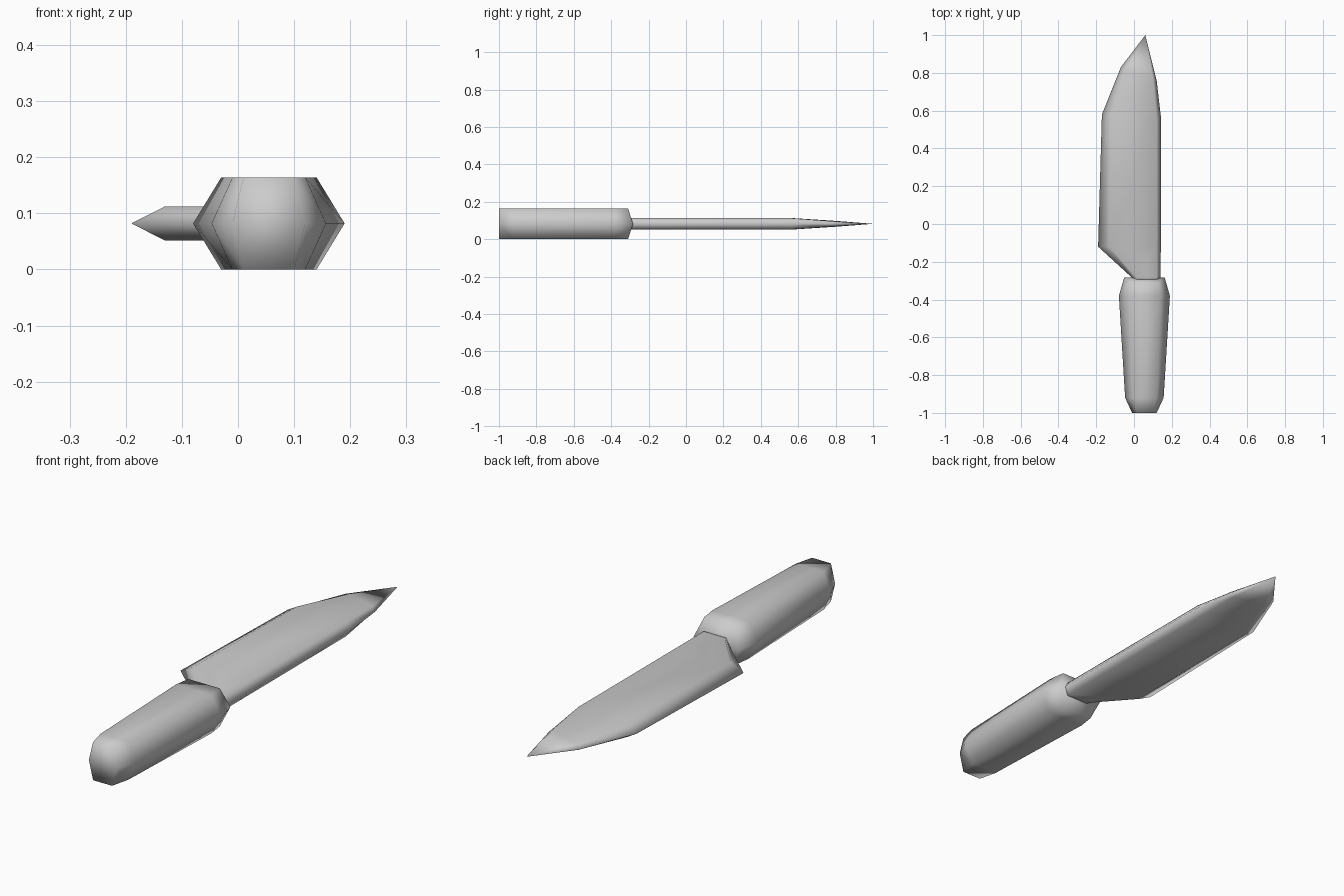
import bpy
import bmesh

if "Cube" in bpy.data.objects:
    bpy.data.objects.remove(bpy.data.objects["Cube"])

MID = 0.082  # height of the centre plane

grey = bpy.data.materials.new("plain grey")
grey.use_nodes = True
colour = (0.6, 0.6, 0.6, 1)
grey.diffuse_color = colour
grey.node_tree.nodes["Principled BSDF"].inputs["Base Color"].default_value = colour


def loft(name, stations):
    """Six-sided loft: each station gives left tip, left flat, right flat and
    right tip as (x, y), then the half thickness of the flats."""
    bm = bmesh.new()
    rings = []
    for tip_l, flat_l, flat_r, tip_r, half in stations:
        ring = [(*tip_l, MID), (*flat_l, MID + half), (*flat_r, MID + half),
                (*tip_r, MID), (*flat_r, MID - half), (*flat_l, MID - half)]
        rings.append([bm.verts.new(p) for p in ring])
    for a, b in zip(rings, rings[1:]):
        for i in range(6):
            j = (i + 1) % 6
            bm.faces.new((a[i], a[j], b[j], b[i]))
    # End caps, folded along the centre plane
    for r in (rings[0], rings[-1]):
        bm.faces.new(r[:4])
        bm.faces.new((r[3], r[4], r[5], r[0]))
    bmesh.ops.remove_doubles(bm, verts=bm.verts, dist=0.0005)
    bmesh.ops.recalc_face_normals(bm, faces=bm.faces)
    mesh = bpy.data.meshes.new(name)
    bm.to_mesh(mesh)
    bm.free()
    mesh.materials.append(grey)
    mesh.shade_smooth()
    obj = bpy.data.objects.new(name, mesh)
    bpy.context.collection.objects.link(obj)


def handle_ring(y_tip, y_flat, tip, flat):
    cx = 0.055
    return ((cx - tip, y_tip), (cx - flat, y_flat),
            (cx + flat, y_flat), (cx + tip, y_tip), 0.082)


# Handle: widens toward the blade, narrowed at both ends
loft("handle", [
    handle_ring(-1.0, -1.0, 0.065, 0.045),
    handle_ring(-0.92, -0.92, 0.102, 0.065),
    handle_ring(-0.38, -0.38, 0.135, 0.085),
    handle_ring(-0.283, -0.31, 0.107, 0.075),
])

# Blade: cutting edge on the right, narrow bevelled spine on the left
T = 0.0305
tip = (0.06, 1.0)
loft("blade", [
    ((0.0, -0.31), (0.02, -0.31), (0.12, -0.31), (0.14, -0.31), T),
    ((-0.015, -0.28), (0.01, -0.28), (0.12, -0.28), (0.14, -0.28), T),
    ((-0.19, -0.12), (-0.13, -0.12), (0.12, -0.12), (0.142, -0.12), T),
    ((-0.17, 0.58), (-0.12, 0.57), (0.12, 0.56), (0.142, 0.57), T),
    ((-0.07, 0.83), (-0.04, 0.81), (0.1, 0.77), (0.12, 0.76), 0.015),
    (tip, tip, tip, tip, 0.0),
])
